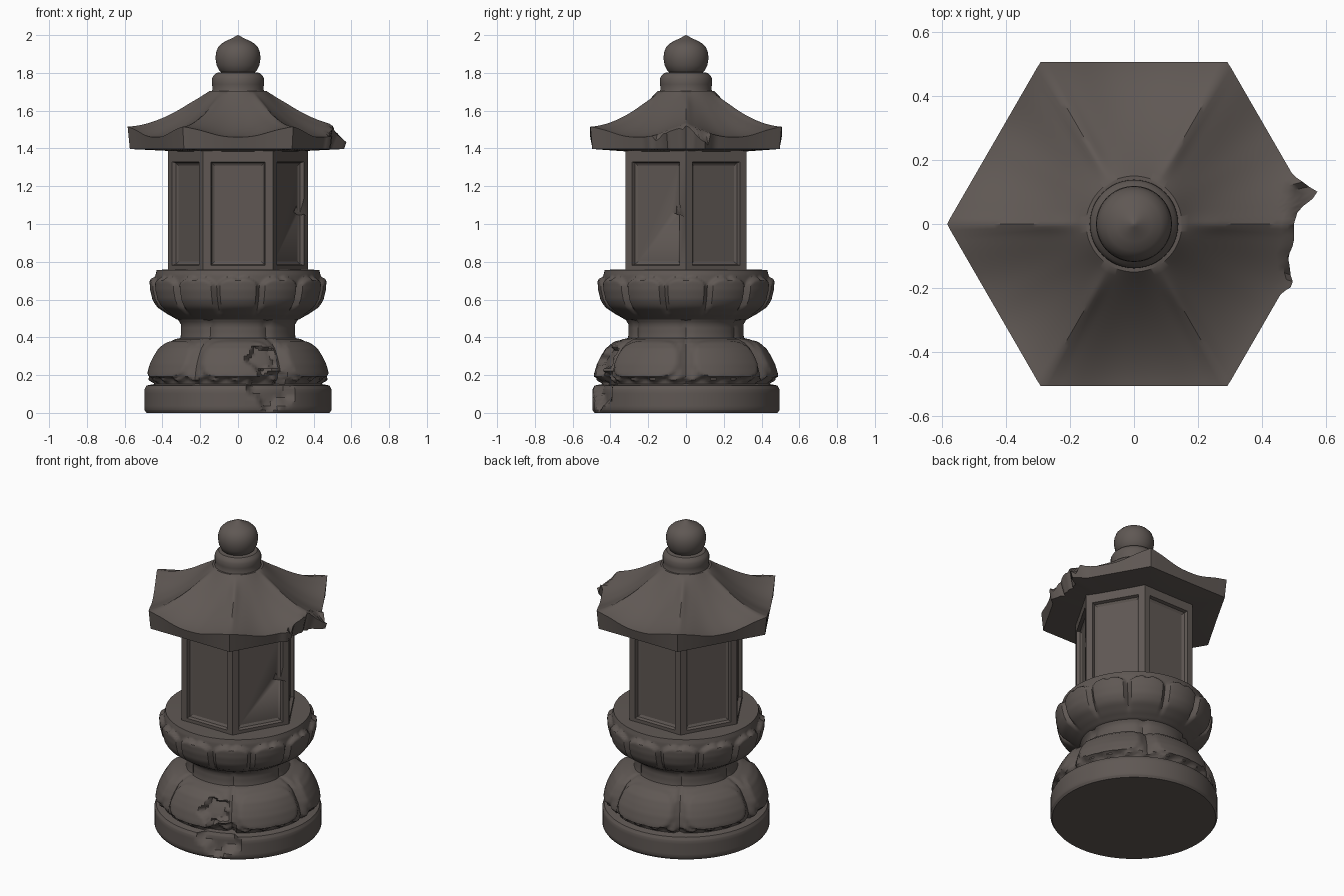
import bpy, bmesh, math, random
from mathutils import Vector

if "Cube" in bpy.data.objects:
    bpy.data.objects.remove(bpy.data.objects["Cube"])

random.seed(4)
stone = bpy.data.materials.new("dark_weathered_stone")
stone.diffuse_color = (0.115, 0.097, 0.088, 1)
stone.use_nodes = True
stone.node_tree.nodes["Principled BSDF"].inputs["Base Color"].default_value = stone.diffuse_color


def finish(name, bm, angle=35):
    bmesh.ops.recalc_face_normals(bm, faces=bm.faces)
    me = bpy.data.meshes.new(name)
    bm.to_mesh(me)
    bm.free()
    me.materials.append(stone)
    for p in me.polygons:
        p.use_smooth = True
    me.set_sharp_from_angle(angle=math.radians(angle))
    ob = bpy.data.objects.new(name, me)
    bpy.context.collection.objects.link(ob)
    return ob


def step(a, b, x):
    t = max(0, min(1, (x - a) / (b - a)))
    return t * t * (3 - 2 * t)


def lerp_table(tab, x):
    for (a, p), (b, q) in zip(tab, tab[1:]):
        if a <= x <= b:
            return p + (q - p) * (x - a) / (b - a)
    return None


def wrap(deg, centre, span):
    """signed angle from the nearest repeat of centre, as -1..1"""
    return ((deg - centre + span / 2) % span - span / 2) / (span / 2)


def skin(name, rings, angle=35):
    bm = bmesh.new()
    vs = [[bm.verts.new(p) for p in ring] for ring in rings]
    n = len(vs[0])
    for a, b in zip(vs, vs[1:]):
        for i in range(n):
            j = (i + 1) % n
            bm.faces.new((a[i], a[j], b[j], b[i]))
    bm.faces.new(vs[0])
    bm.faces.new(vs[-1])
    return finish(name, bm, angle)


def lathe(name, profile, n=48, sub=1, fn=None, angle=35):
    pts = []
    for (r0, z0), (r1, z1) in zip(profile, profile[1:]):
        pts += [(r0 + (r1 - r0) * k / sub, z0 + (z1 - z0) * k / sub) for k in range(sub)]
    pts.append(profile[-1])
    rings = []
    for r, z in pts:
        ring = []
        for i in range(n):
            d = 360 * i / n
            a = math.radians(d)
            q = fn(r, z, d) if fn else r
            ring.append((q * math.cos(a), q * math.sin(a), z))
        rings.append(ring)
    return skin(name, rings, angle)


def chip(d, z, dc, zc, dw, zw, depth):
    """ragged hollow around an angle and height"""
    x = ((d - dc + 180) % 360 - 180) / dw
    y = (z - zc) / zw
    e = math.hypot(x, y) + 0.13 * math.sin(5 * math.atan2(y, x) + 1)
    return depth * (1 - step(0.75, 1.05, e))


# round foot with a broken front edge
def foot_r(r, z, d):
    return r - chip(d, z, 292, 0.14, 15, 0.12, 0.05) * (r > 0.4)


lathe("foot", [(0.485, 0), (0.495, 0.015), (0.495, 0.125), (0.485, 0.145), (0.40, 0.16)],
      144, 5, foot_r)


# lower lotus: six broad petals with raised pads
def lower_r(r, z, d):
    u = wrap(d, 270, 60)
    w = abs(u)
    pad = (w / 0.82) ** 4 + (abs(z - 0.285) / 0.1) ** 4
    r += 0.016 * (1 - step(0.85, 1.05, pad))
    r -= 0.02 * step(0.86, 1, w)
    r -= 0.025 * (1 - step(0.165, 0.185, z + 0.012 * math.sin(d * 0.45)))
    r -= chip(d, z, 287, 0.285, 11, 0.07, 0.04)
    return r - chip(d, z, 292, 0.16, 13, 0.07, 0.035)


lathe("lower_lotus", [(0.465, 0.14), (0.475, 0.175), (0.47, 0.21), (0.455, 0.26), (0.435, 0.30),
                      (0.41, 0.34), (0.375, 0.37), (0.335, 0.39), (0.29, 0.40)],
      180, 4, lower_r, 40)

# waist between the two lotuses, six-ribbed
lathe("waist", [(0.315, 0.36), (0.305, 0.41), (0.305, 0.47), (0.33, 0.51)], 72, 3,
      lambda r, z, d: r - 0.012 * step(0.8, 1, abs(wrap(d, 30, 60))))


# upper lotus: twelve petals standing out from a bowl
def upper_r(r, z, d):
    w = abs(wrap(d, 0, 30))
    line = 0.715 - 0.05 * w ** 3 - 0.012 * (1 - step(0, 0.25, w))
    out = 1 - step(line - 0.008, line + 0.012, z)
    amount = step(0.50, 0.58, z)
    return r + amount * out * (0.028 - 0.024 * step(0.78, 1, w) - 0.008 * w * w)


lathe("upper_lotus", [(0.29, 0.485), (0.325, 0.495), (0.365, 0.52), (0.40, 0.555), (0.425, 0.60),
                      (0.437, 0.65), (0.44, 0.69), (0.437, 0.73), (0.43, 0.757), (0.33, 0.76)],
      240, 4, upper_r, 40)

# six-sided lantern chamber with sunken panels
bm = bmesh.new()
bmesh.ops.create_cone(bm, cap_ends=True, segments=6, radius1=0.37, radius2=0.37, depth=0.645)
for v in bm.verts:
    a = round(math.degrees(math.atan2(v.co.y, v.co.x)) / 30) * 30
    v.co.z += 1.0775
sides = [f for f in bm.faces if abs(f.normal.z) < 0.1]
if min(abs(v.co.y) for v in bm.verts) > 0.1:  # put corners on the x axis
    for v in bm.verts:
        v.co.x, v.co.y = v.co.y, -v.co.x
bm.normal_update()
bmesh.ops.inset_individual(bm, faces=sides, thickness=0.058, depth=0)
for v in {v for f in sides for v in f.verts}:
    v.co.z -= 0.03 if v.co.z > 1.07 else 0.015
bmesh.ops.inset_individual(bm, faces=sides, thickness=0.008, depth=-0.02)
bmesh.ops.inset_individual(bm, faces=sides, thickness=0.02, depth=-0.008)
chamber = finish("lantern_chamber", bm, 20)

# cutter for the broken post on the right
bm = bmesh.new()
for p in ((0.31, -0.16, 1.11), (0.42, 0.03, 1.03), (0.39, -0.05, 1.30), (0.29, -0.05, 1.05),
          (0.42, -0.02, 1.09)):
    bm.verts.new(p)
bmesh.ops.convex_hull(bm, input=bm.verts)
cutter = finish("post_break_cutter", bm)
cutter.hide_render = True
cutter.hide_viewport = True
cut = chamber.modifiers.new("break", "BOOLEAN")
cut.operation, cut.object, cut.solver = "DIFFERENCE", cutter, "EXACT"

# swept six-sided roof with ribs and a broken right corner
N, INNER = 180, 0.15
BREAK = [(-25, 0.509), (-21, 0.535), (-18, 0.515), (-12, 0.492), (-7, 0.503), (0, 0.50),
         (5, 0.515), (9.5, 0.588), (12, 0.56), (17, 0.52)]


def roof_point(i, t, kind):
    d = 360 * i / N
    a = math.radians(d)
    off = (d + 30) % 60 - 30
    hexr = min(0.5845, 0.507 / math.cos(math.radians(30 - abs(off))))
    c = step(0, 1, 1 - abs(off) / 30) ** 1.5
    sd = (d + 180) % 360 - 180
    broken = lerp_table(BREAK, sd)
    R = broken or hexr
    r = INNER + (R - INNER) * t
    s = min(1, (r - INNER) / (hexr - INNER))
    z = 1.705 - 0.195 * (1 - (1 - s) ** 1.8) - 0.05 * s * (1 - c)
    z += 0.014 * math.exp(-(r * math.sin(math.radians(off)) / 0.024) ** 2) * min(1, 4 * s) * (1 - 0.6 * s)
    if broken and -20 < sd < 14:
        z -= 0.05 * step(0.49, 0.56, r) + (random.uniform(0, 0.02) if t > 0.95 else 0)
    if kind == "low":
        r, z = r - 0.012, 1.397
        if broken and -18 < sd < 7:
            r -= random.uniform(0, 0.02)
    if kind == "under":
        r, z = 0.33, 1.385
    return (r * math.cos(a), r * math.sin(a), z)


rings = [[roof_point(i, k / 18, "top") for i in range(N)] for k in range(19)]
rings.append([roof_point(i, 1, "low") for i in range(N)])
rings.append([roof_point(i, 1, "under") for i in range(N)])
skin("roof", rings, 40)

# collar and jewel finial
lathe("finial_collar", [(0.15, 1.68), (0.134, 1.715), (0.138, 1.74), (0.138, 1.77), (0.13, 1.785),
                        (0.115, 1.80), (0.08, 1.805)], 48)
lathe("finial_jewel", [(0.075, 1.79), (0.098, 1.81), (0.113, 1.84), (0.119, 1.875), (0.117, 1.905),
                       (0.106, 1.935), (0.085, 1.957), (0.055, 1.973), (0.028, 1.985),
                       (0.012, 1.995), (0.001, 2.0)], 48, 1, None, 60)
